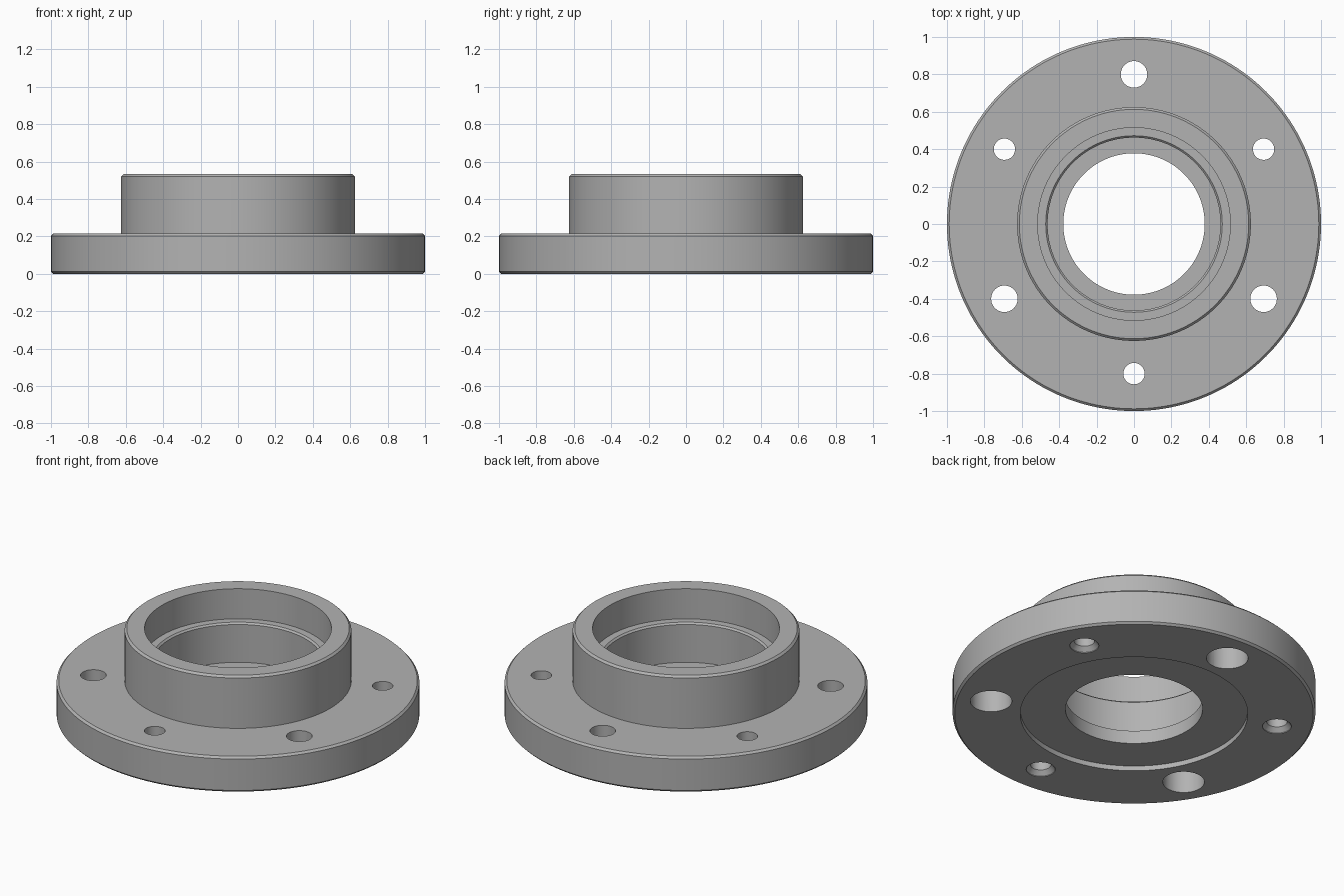
import bpy
import bmesh
from math import cos, sin, tau, radians

if "Cube" in bpy.data.objects:
    bpy.data.objects.remove(bpy.data.objects["Cube"])

steel = bpy.data.materials.new("grey steel")
steel.use_nodes = True
GREY = (0.45, 0.45, 0.45, 1)
steel.diffuse_color = GREY
steel.node_tree.nodes["Principled BSDF"].inputs["Base Color"].default_value = GREY


def lathe(name, profile, segments, closed, centre=(0, 0)):
    """Revolve (radius, z) points; closed joins the ends, otherwise they are capped."""
    bm = bmesh.new()
    rings = [[bm.verts.new((r * cos(tau * i / segments), r * sin(tau * i / segments), z))
              for i in range(segments)] for r, z in profile]
    pairs = list(zip(rings, rings[1:]))
    if closed:
        pairs.append((rings[-1], rings[0]))
    else:
        bm.faces.new(rings[0])
        bm.faces.new(rings[-1])
    for a, b in pairs:
        for i in range(segments):
            j = (i + 1) % segments
            bm.faces.new((a[i], a[j], b[j], b[i]))
    bmesh.ops.recalc_face_normals(bm, faces=bm.faces)
    mesh = bpy.data.meshes.new(name)
    bm.to_mesh(mesh)
    bm.free()
    mesh.materials.append(steel)
    obj = bpy.data.objects.new(name, mesh)
    obj.location = (centre[0], centre[1], 0)
    bpy.context.collection.objects.link(obj)
    return obj


# Flange, hub, stepped bore and shallow recess underneath
C = 0.012
body = lathe("flanged_hub", [
    (0.627, 0), (1 - C, 0), (1, C), (1, 0.215 - C), (1 - C, 0.215),
    (0.625, 0.215), (0.625, 0.533 - C), (0.625 - C, 0.533),
    (0.515, 0.533), (0.515, 0.35), (0.472, 0.35), (0.462, 0.34),
    (0.462, 0.11), (0.378, 0.11), (0.378, 0.03), (0.627, 0.03)], 160, True)

# Counterbored bolt holes alternate with countersunk tapped holes
bolt_profile = [(0.115, -0.1), (0.115, 0.14), (0.071, 0.14), (0.071, 0.4)]
tapped_profile = [(0.08, -0.1), (0.08, 0.004), (0.057, 0.03), (0.057, 0.4)]
cutters = []
for k in range(6):
    angle = radians(30 + 60 * k)
    bolt = k % 2 == 1
    cutters.append(lathe("bolt_hole_cutter" if bolt else "tapped_hole_cutter",
                         bolt_profile if bolt else tapped_profile, 40, False,
                         (0.8 * cos(angle), 0.8 * sin(angle))))

bpy.ops.object.select_all(action='DESELECT')
bpy.context.view_layer.objects.active = body
body.select_set(True)
for cutter in cutters:
    cutter.hide_render = True
    mod = body.modifiers.new("hole", 'BOOLEAN')
    mod.operation = 'DIFFERENCE'
    mod.solver = 'EXACT'
    mod.object = cutter
    bpy.ops.object.modifier_apply(modifier=mod.name)
for cutter in cutters:
    bpy.data.objects.remove(cutter)

bpy.ops.object.shade_smooth_by_angle(angle=radians(30))
